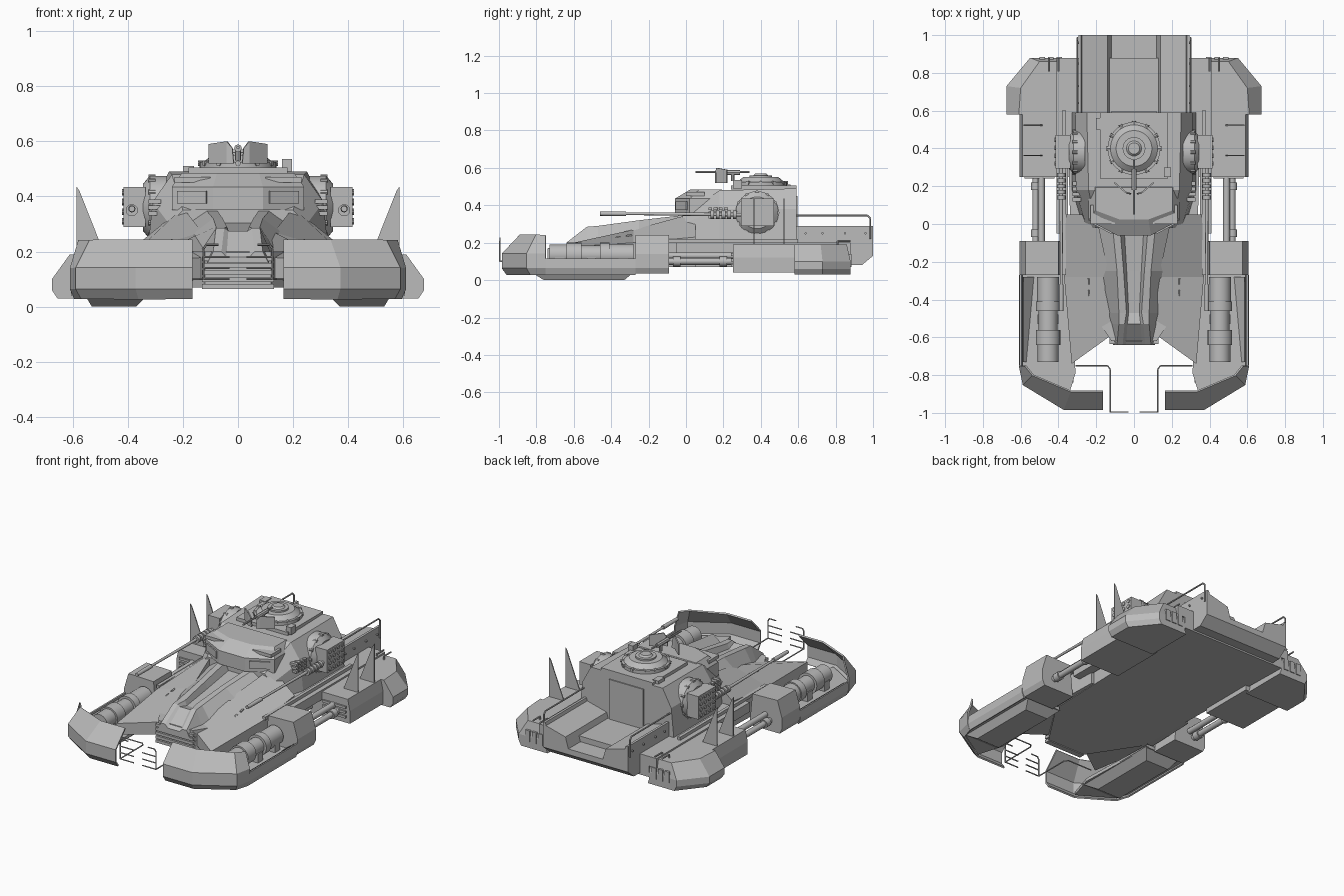
import bpy, bmesh
from math import pi, sin, cos, radians
from mathutils import Vector, Matrix

if "Cube" in bpy.data.objects:
    bpy.data.objects.remove(bpy.data.objects["Cube"], do_unlink=True)

grey = bpy.data.materials.new("hull grey")
grey.use_nodes = True
grey.diffuse_color = (.5, .5, .5, 1)
shader = next(n for n in grey.node_tree.nodes if n.type == 'BSDF_PRINCIPLED')
shader.inputs["Base Color"].default_value = grey.diffuse_color
shader.inputs["Roughness"].default_value = .7


def finish(name, bm, mirror=False, smooth=False, thickness=0):
    bmesh.ops.recalc_face_normals(bm, faces=bm.faces)
    mesh = bpy.data.meshes.new(name)
    bm.to_mesh(mesh)
    bm.free()
    mesh.materials.append(grey)
    if smooth:
        mesh.shade_smooth()
        mesh.set_sharp_from_angle(angle=radians(35))
    obj = bpy.data.objects.new(name, mesh)
    bpy.context.scene.collection.objects.link(obj)
    if thickness:
        solid = obj.modifiers.new("thickness", 'SOLIDIFY')
        solid.thickness, solid.offset = thickness, 0
    if mirror:
        obj.modifiers.new("mirror", 'MIRROR')
    return obj


def add_loft(bm, rings, closed=True):
    rows = [[bm.verts.new(p) for p in ring] for ring in rings]
    count = len(rows[0])
    for a, b in zip(rows, rows[1:]):
        for i in range(count if closed else count - 1):
            j = (i + 1) % count
            bm.faces.new((a[i], a[j], b[j], b[i]))
    if closed:
        bm.faces.new(rows[0])
        bm.faces.new(rows[-1])


def loft(name, rings, mirror=False, closed=True, thickness=0):
    bm = bmesh.new()
    add_loft(bm, rings, closed)
    return finish(name, bm, mirror, thickness=thickness)


def level(plan, z):
    return [(x, y, z) for x, y in plan]


def station(profile, y):
    return [(x, y, z) for x, z in profile]


def whole(half, y):
    # full cross-section from its +x half
    return station(half, y) + [(-x, y, z) for x, z in reversed(half)]


def rect(xs, ys):
    return [(xs[0], ys[0]), (xs[1], ys[0]), (xs[1], ys[1]), (xs[0], ys[1])]


def boxes(name, items, mirror=False):
    bm = bmesh.new()
    for xs, ys, zs in items:
        add_loft(bm, [level(rect(xs, ys), z) for z in zs])
    return finish(name, bm, mirror)


def rods(name, items, mirror=False, sides=16):
    bm = bmesh.new()
    for start, end, r1, r2 in items:
        a, b = Vector(start), Vector(end)
        turn = (b - a).to_track_quat('Z', 'Y').to_matrix().to_4x4()
        bmesh.ops.create_cone(bm, cap_ends=True, segments=sides, radius1=r1, radius2=r2,
                              depth=(b - a).length, matrix=Matrix.Translation((a + b) / 2) @ turn)
    return finish(name, bm, mirror, smooth=sides > 7)


def wires(name, paths, radius):
    return rods(name, [(a, b, radius, radius) for path in paths
                       for a, b in zip(path, path[1:])], mirror=True, sides=6)


# Lower hull and side strips
loft("lower_hull", [whole([(w, z), (w, .2)], y) for y, w, z in
                    ((-.62, .12, .07), (-.3, .33, .07), (.88, .36, .07))])
boxes("side_strip", [((.35, .41), (-.05, .88), (.14, .2)),
                     ((.36, .38), (-.27, .6), (.2, .22))], mirror=True)
boxes("front_grille", [((-.13, .13), (-.635, -.6), (z, z + .018))
                       for z in (.065, .09, .115, .14, .165)])

# Sloping foredecks
loft("foredeck", [
    [(.33, -.74, .1), (.33, -.74, .17), (.08, -.56, .18), (.08, -.56, .1)],
    [(.37, -.28, .07), (.37, -.28, .2), (.13, -.28, .27), (.13, -.28, .1)],
    [(.36, .05, .07), (.36, .05, .23), (.2, .05, .36), (.2, .05, .1)]], mirror=True)
rivets = [Vector((.24, -.62 + .06 * i, .182 + .0107 * i)) for i in range(6)]
rods("deck_rivets", [(p, p + Vector((0, .03, .005)), .006, .006) for p in rivets], mirror=True, sides=6)

# Nose with a sunken channel
loft("nose", [whole([(bw, bz), (tw, tz), (g, tz), (g * .7, tz - d)], y)
              for y, bw, bz, tw, tz, g, d in (
                  (-.64, .11, .16, .09, .2, .06, .02), (-.53, .13, .17, .08, .285, .05, .01),
                  (-.47, .15, .18, .08, .29, .04, .03), (-.25, .21, .23, .09, .32, .055, .04),
                  (.05, .29, .24, .12, .355, .08, .045))])

# Cabin and its angular front block
loft("cabin", [whole(half, y) for y, half in (
    (-.02, [(.27, .18), (.25, .3), (.2, .35)]),
    (.18, [(.33, .18), (.31, .38), (.24, .48)]),
    (.59, [(.33, .18), (.31, .38), (.25, .49)]))])
outline = [(.24, .22), (.24, .02), (.09, -.06), (-.09, -.06), (-.24, .02), (-.24, .22)]
roof = [(x * .85, y * .6 + .06) for x, y in outline]
loft("cabin_front", [level(outline, .35), level(outline, .435), level(roof, .485)])
edge, corner, out = Vector((.15, .08, 0)), Vector((.09, -.06, 0)), Vector((.47, -.88, 0))
slot = [corner + edge * t + Vector((0, 0, z)) for t, z in
        ((.15, .375), (.85, .375), (.85, .42), (.15, .42))]
loft("window_slot", [slot, [p + out * .008 for p in slot]], mirror=True)
boxes("brow", [((.1, .23), (0, .1), (.45, .47))], mirror=True)
boxes("side_vents", [((.28, .325), (.12 + .028 * i, .14 + .028 * i), (.33 + .022 * j, .345 + .022 * j))
                     for i in range(4) for j in range(3)], mirror=True)
boxes("rear_door", [((-.12, .12), (.585, .597), (.18, .45))])

# Open cargo bed with a bench along each side
loft("cargo_bed", [whole([(.295, z), (.295, .29), (.28, .29), (.275, .27), (.14, .235), (.12, .165)], y)
                   for y, z in ((.58, .08), (.94, .08), (1, .13))])
wires("bed_rail", [[(.3, .58, .28), (.3, .58, .345), (.3, .97, .345), (.3, .985, .33), (.3, .985, .22)]], .005)
rods("bed_bolts", [((.29, y, .25), (.305, y, .25), .006, .006)
                   for y in (.64, .73, .85, .96)], mirror=True, sides=8)

# Turret
boxes("turret_plate", [((-.18, .18), (.24, .59), (.485, .505))])
hub = Vector((0, .4, 0))
rods("turret", [(hub + Vector((0, 0, a)), hub + Vector((0, 0, b)), r1, r2) for a, b, r1, r2 in (
    (.5, .525, .14, .14), (.525, .55, .125, .095), (.55, .56, .06, .06), (.56, .57, .04, .03))], sides=32)
around = [(cos(pi * i / 6), sin(pi * i / 6)) for i in range(12)]
rods("turret_bolts", [(hub + Vector((c * .125, s * .125, .52)), hub + Vector((c * .145, s * .145, .52)),
                       .01, .01) for c, s in around], sides=8)
boxes("periscope", [((.16, .195), (.25, .3), (.49, .535)), ((-.2, -.16), (.5, .56), (.49, .51))])
loft("gun_shield", [[(.015, .16, .52), (.02, .16, .575)], [(.04, .165, .52), (.04, .165, .6)],
                    [(.105, .22, .52), (.105, .22, .59)]], mirror=True, closed=False, thickness=.008)
rods("top_gun", [((0, .05, .578), (0, .34, .578), .006, .006), ((0, .18, .575), (0, .29, .575), .014, .014),
                 ((0, .25, .53), (0, .25, .575), .01, .01)], sides=8)

# Side drums, launcher boxes and long guns
rods("side_drum", [((.26, .38, .36), (.32, .38, .36), .115, .115),
                   ((.32, .38, .36), (.345, .38, .36), .115, .085)], mirror=True, sides=32)
rods("drum_studs", [((.3, .38 + c * .11, .36 + s * .11), (.325, .38 + c * .11, .36 + s * .11),
                     .01, .01) for c, s in around], mirror=True, sides=8)
boxes("launcher", [((.335, .415), (.295, .47), (.29, .435))], mirror=True)
rods("launcher_tubes", [((.41, .32 + .042 * i, .31 + .035 * j), (.42, .32 + .042 * i, .31 + .035 * j),
                         .012, .012) for i in range(4) for j in range(4)], mirror=True, sides=10)
rods("long_gun", [((.385, -.46, .355), (.385, -.32, .355), .011, .013),
                  ((.385, -.32, .355), (.385, .3, .35), .007, .01)]
     + [((.385, .13 + .03 * i, .35), (.385, .15 + .03 * i, .35), .022, .022) for i in range(5)], mirror=True, sides=12)

# Front pods: inward-leaning shell, low side wall, rear housing, floor and keel
foot = [(.59, -.75), (.565, -.83), (.36, -.955), (.165, -.955)]
outer = [(.605, -.75), (.585, -.85), (.37, -.98), (.165, -.98)]
upper = [(.575, -.75), (.535, -.8), (.335, -.885), (.165, -.885)]
loft("pod_shell", [level(foot, .03), level(outer, .065), level(outer, .14), level(upper, .24)],
     mirror=True, closed=False, thickness=.01)
loft("pod_side_wall", [station([(.59, .03), (.603, .065), (.6, .115)], y) for y in (-.75, -.27)],
     mirror=True, closed=False, thickness=.01)
loft("pod_housing", [station([(.38, .035), (.59, .035), (.605, .065), (.605, .14), (.575, .24), (.4, .235)], y)
                     for y in (-.27, -.09)], mirror=True)
floor = foot[:3] + [(.31, -.79), (.33, -.27), (.59, -.27)]
loft("pod_floor", [level(floor, z) for z in (.045, .065)], mirror=True)
loft("pod_keel", [level(rect((.37, .53), (-.76, -.33)), .0),
                  level(rect((.32, .56), (-.84, -.27)), .05)], mirror=True)
loft("pod_side_plate", [[(.53, -.28, .07), (.59, -.28, .07), (.585, -.28, .11)],
                        [(.57, -.73, .07), (.59, -.73, .07), (.585, -.73, .11)]], mirror=True)

# Engines lying in the pods
rods("engine", [((.455, a, .135), (.455, b, .135), r, r) for a, b, r in (
    (-.73, -.64, .055), (-.64, -.56, .065), (-.56, -.46, .05), (-.46, -.41, .065), (-.41, -.28, .058))],
     mirror=True, sides=24)
boxes("engine_mount", [((.4, .51), (y, y + .05), (.06, .12)) for y in (-.7, -.53, -.36)], mirror=True)
rods("pod_links", [((x, -.1, z), (x, .26, z), .018, .018) for x, z in ((.52, .1), (.49, .13))]
     + [((.52, y, .1), (.52, y + .04, .1), .026, .026) for y in (-.07, .18)], mirror=True, sides=12)

# Rear pods
loft("rear_pod", [level(rect((.33, .605), (.25, .6)), .04), level(rect((.33, .605), (.25, .6)), .12),
                  level(rect((.33, .59), (.25, .6)), .19)], mirror=True)
boxes("pod_intake", [((.42, .58), (.24, .255), (z, z + .015)) for z in (.07, .1, .13)], mirror=True)
flare = [(.36, .58), (.675, .58), (.675, .73), (.55, .88), (.36, .88)]
crown = [(.36, .58), (.61, .58), (.6, .72), (.5, .86), (.36, .86)]
loft("rear_flare", [level([(x * .97, y) for x, y in flare], .03), level(flare, .06),
                    level(flare, .1), level(crown, .19)], mirror=True)
boxes("rear_exhaust", [((.38 + .045 * i, .41 + .045 * i), (.86, .885), (.07, .14)) for i in range(3)], mirror=True)
wires("rear_prongs", [[(x, .81, .18), (x, .81, .21), (x, .88, .21)] for x in (.4, .45)], .005)

# Upright fins
for name, y in (("front_fin", .36), ("rear_fin", .52)):
    fin = [(.48, .18), (.585, .18), (.585, .435), (.575, .42)]
    loft(name, [station(fin, y), station(fin, y + .006)], mirror=True)

# Wire bumpers between the front pods
wires("front_bumper", [[(.31, -.75, .1), (.14, -.75, .1), (.125, -.77, .1), (.125, -.995, .1),
                        (.125, -.995, .21), (.115, -.995, .225), (.07, -.995, .225)]]
      + [[(.125, -.995, z), (.03, -.995, z)] for z in (.1, .14, .18)], .004)
